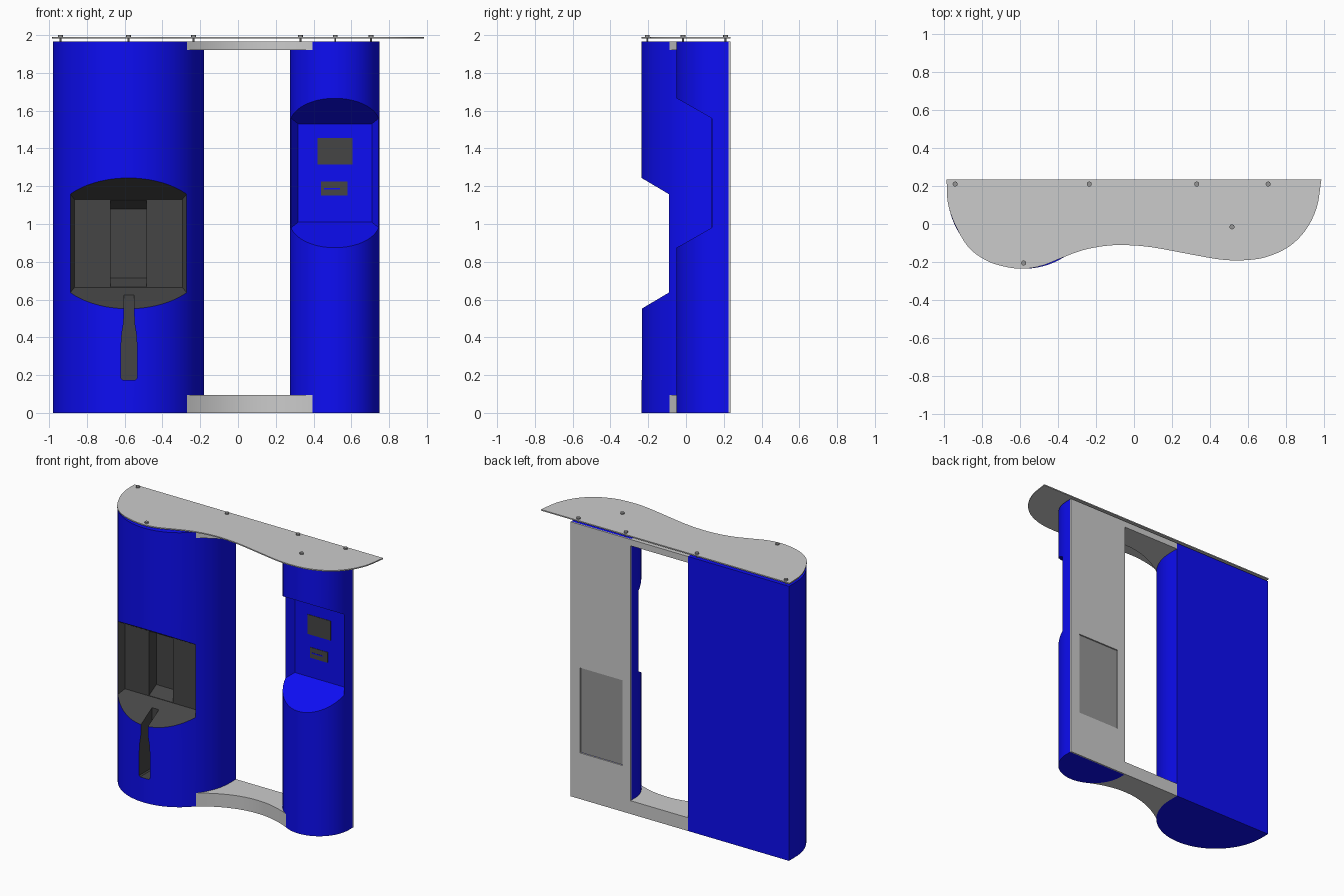
import bpy, bmesh, math
from mathutils import Vector

if "Cube" in bpy.data.objects:
    bpy.data.objects.remove(bpy.data.objects["Cube"])


def material(name, color):
    m = bpy.data.materials.new(name)
    m.diffuse_color = (*color, 1)
    m.use_nodes = True
    m.node_tree.nodes["Principled BSDF"].inputs["Base Color"].default_value = m.diffuse_color
    return m


BLUE = material("blue_shell", (0.004, 0.004, 0.9))
DARK = material("dark_inset", (0.06, 0.06, 0.06))
HATCH = material("hatch_grey", (0.3, 0.3, 0.3))


def finish(name, bm, mats=(), index=0):
    bmesh.ops.recalc_face_normals(bm, faces=bm.faces[:])
    for f in bm.faces:
        f.material_index = index
    me = bpy.data.meshes.new(name)
    bm.to_mesh(me)
    bm.free()
    for m in mats:
        me.materials.append(m)
    ob = bpy.data.objects.new(name, me)
    bpy.context.collection.objects.link(ob)
    return ob


def prism(name, pts, lo, hi, axis="Z", mats=(), index=0):
    """Extrude a 2D outline along Z (plan outline) or Y (front outline)."""
    bm = bmesh.new()
    to3d = (lambda p: (p[0], p[1], lo)) if axis == "Z" else (lambda p: (p[0], lo, p[1]))
    face = bm.faces.new([bm.verts.new(to3d(p)) for p in pts])
    ext = bmesh.ops.extrude_face_region(bm, geom=[face])["geom"]
    move = Vector((0, 0, hi - lo)) if axis == "Z" else Vector((0, hi - lo, 0))
    bmesh.ops.translate(bm, vec=move, verts=[v for v in ext if isinstance(v, bmesh.types.BMVert)])
    return finish(name, bm, mats, index)


def box(name, x0, x1, y0, y1, z0, z1, mats=()):
    return prism(name, [(x0, y0), (x1, y0), (x1, y1), (x0, y1)], z0, z1, "Z", mats)


def frustum(name, cx, back, front, mats=(), index=0):
    """Flared pocket volume; back and front are (y, half width, z low, z high)."""
    bm = bmesh.new()
    rings = [[bm.verts.new((cx + s * w, y, z)) for s, z in ((-1, z0), (1, z0), (1, z1), (-1, z1))]
             for y, w, z0, z1 in (back, front)]
    for r in rings:
        bm.faces.new(r)
    for i in range(4):
        j = (i + 1) % 4
        bm.faces.new((rings[0][i], rings[0][j], rings[1][j], rings[1][i]))
    return finish(name, bm, mats, index)


def cut(ob, cutter):
    mod = ob.modifiers.new("cut", "BOOLEAN")
    mod.operation, mod.solver, mod.object = "DIFFERENCE", "EXACT", cutter
    bpy.context.view_layer.objects.active = ob
    bpy.ops.object.modifier_apply(modifier=mod.name)
    bpy.data.objects.remove(cutter)


def arc(cx, cy, r, a0, a1, n):
    return [(cx + r * math.cos(a0 + (a1 - a0) * i / n), cy + r * math.sin(a0 + (a1 - a0) * i / n))
            for i in range(n + 1)]


def spline(pts, steps=4):
    """Catmull-Rom curve through the points."""
    p = [Vector(q) for q in pts]
    p = [2 * p[0] - p[1]] + p + [2 * p[-1] - p[-2]]
    out = []
    for i in range(1, len(p) - 2):
        a, b, c, d = p[i - 1:i + 3]
        for k in range(steps):
            t = k / steps
            out.append(0.5 * (2 * b + (c - a) * t + (2 * a - 5 * b + 4 * c - d) * t * t
                              + (3 * b - a - 3 * c + d) * t ** 3))
    return out + [p[-2]]


BACK, TOP = 0.235, 1.965
LX, LY, LR = -0.58, 0.165, 0.40        # wide pillar
RX, RY, RR = 0.5125, 0.1875, 0.2375    # narrow pillar
PI = math.pi

# Wide pillar with dark pocket, deep centre bay and grip groove
wide = prism("wide_pillar", [(LX - LR, BACK)] + arc(LX, LY, LR, PI, 2 * PI, 64) + [(LX + LR, BACK)],
             0, TOP, "Z", (BLUE, DARK))
two = (BLUE, DARK)
cut(wide, frustum("pocket_cutter", LX, (-0.043, 0.285, 0.665, 1.13), (-0.3, 0.408, 0.513, 1.282), two, 1))
cut(wide, frustum("bay_cutter", LX, (0.04, 0.095, 0.715, 1.08), (-0.06, 0.095, 0.658, 1.137), two, 1))
half = [(0.034, 0.175), (0.042, 0.183), (0.042, 0.36), (0.038, 0.42), (0.028, 0.48), (0.0265, 0.65)]
groove = [(LX + 0.003 + x, z) for x, z in half] + [(LX + 0.003 - x, z) for x, z in reversed(half)]
cut(wide, prism("groove_cutter", groove, -0.3, -0.11, "Y", two, 1))

# Narrow pillar with flared control niche
narrow = prism("narrow_pillar", [(RX - RR, BACK - 0.01)] + arc(RX, RY, RR, PI, 2 * PI, 48)
               + [(RX + RR, BACK - 0.01)], 0, TOP, "Z", (BLUE,))
cut(narrow, frustum("niche_cutter", RX + 0.001, (0.188, 0.195, 1.01, 1.53), (-0.1, 0.397, 0.846, 1.694), (BLUE,)))

# Screen and card reader
box("screen", 0.42, 0.605, 0.185, 0.19, 1.315, 1.455, (DARK,))
box("card_reader", 0.44, 0.58, 0.185, 0.19, 1.15, 1.225, (DARK,))
box("card_slot", 0.455, 0.54, 0.1835, 0.19, 1.183, 1.191, (BLUE,))

# Grey rear panel with recessed service hatch
rear = box("rear_panel", RX - RR, RX + RR, BACK - 0.01, BACK, 0, TOP)
cut(rear, box("hatch_cutter", 0.34, 0.676, 0.2, 0.3, 0.33, 0.94))
box("service_hatch", 0.343, 0.673, BACK - 0.011, BACK - 0.006, 0.333, 0.937, (HATCH,))

# Curved tie beams fitted between the pillars at floor and top
xa, xb = -0.27, 0.395
aL = -math.acos((xa - LX) / LR)
aR = -math.acos((xb - RX) / RR)
pa = (xa, LY + LR * math.sin(aL))
pb = (xb, RY + RR * math.sin(aR))
front = [(pa[0] + (pb[0] - pa[0]) * t, pa[1] + (pb[1] - pa[1]) * t + 0.4 * t * (1 - t))
         for t in (i / 24 for i in range(1, 24))]
plan = ([(LX + LR, BACK)] + arc(LX, LY, LR, 0, aL, 14) + front
        + arc(RX, RY, RR, aR, -PI, 14) + [(RX - RR, BACK)])
base = prism("base_beam", plan, 0, 0.095)
head = prism("head_beam", plan, 1.92, TOP)

# Wavy roof plate
outline = [(-0.985, 0.235), (-0.978, 0.11), (-0.942, 0.0), (-0.872, -0.12), (-0.78, -0.19),
           (-0.68, -0.224), (-0.58, -0.235), (-0.48, -0.218), (-0.38, -0.178), (-0.27, -0.138),
           (-0.15, -0.115), (-0.04, -0.111), (0.1, -0.123), (0.3, -0.16), (0.45, -0.186),
           (0.57, -0.191), (0.69, -0.175), (0.81, -0.122), (0.9, -0.035), (0.96, 0.085), (0.985, 0.235)]
roof = prism("roof_plate", spline(outline), 1.982, 1.99)

# Stand-off pins holding the roof
for i, (x, y) in enumerate([(-0.94, 0.21), (-0.235, 0.21), (0.33, 0.21), (0.705, 0.21),
                            (-0.58, -0.205), (0.515, -0.015)]):
    bm = bmesh.new()
    for r, z0, z1 in ((0.005, 1.96, 1.992), (0.013, 1.99, 2.0)):
        new = bmesh.ops.create_cone(bm, cap_ends=True, segments=20, radius1=r, radius2=r, depth=z1 - z0)
        bmesh.ops.translate(bm, verts=new["verts"], vec=(x, y, (z0 + z1) / 2))
    finish(f"roof_pin_{i + 1}", bm, (HATCH,))

# Smooth the curved walls, keep crisp edges
bpy.ops.object.select_all(action="DESELECT")
for ob in (wide, narrow, base, head, roof):
    ob.select_set(True)
bpy.context.view_layer.objects.active = wide
bpy.ops.object.shade_smooth_by_angle(angle=math.radians(25))
